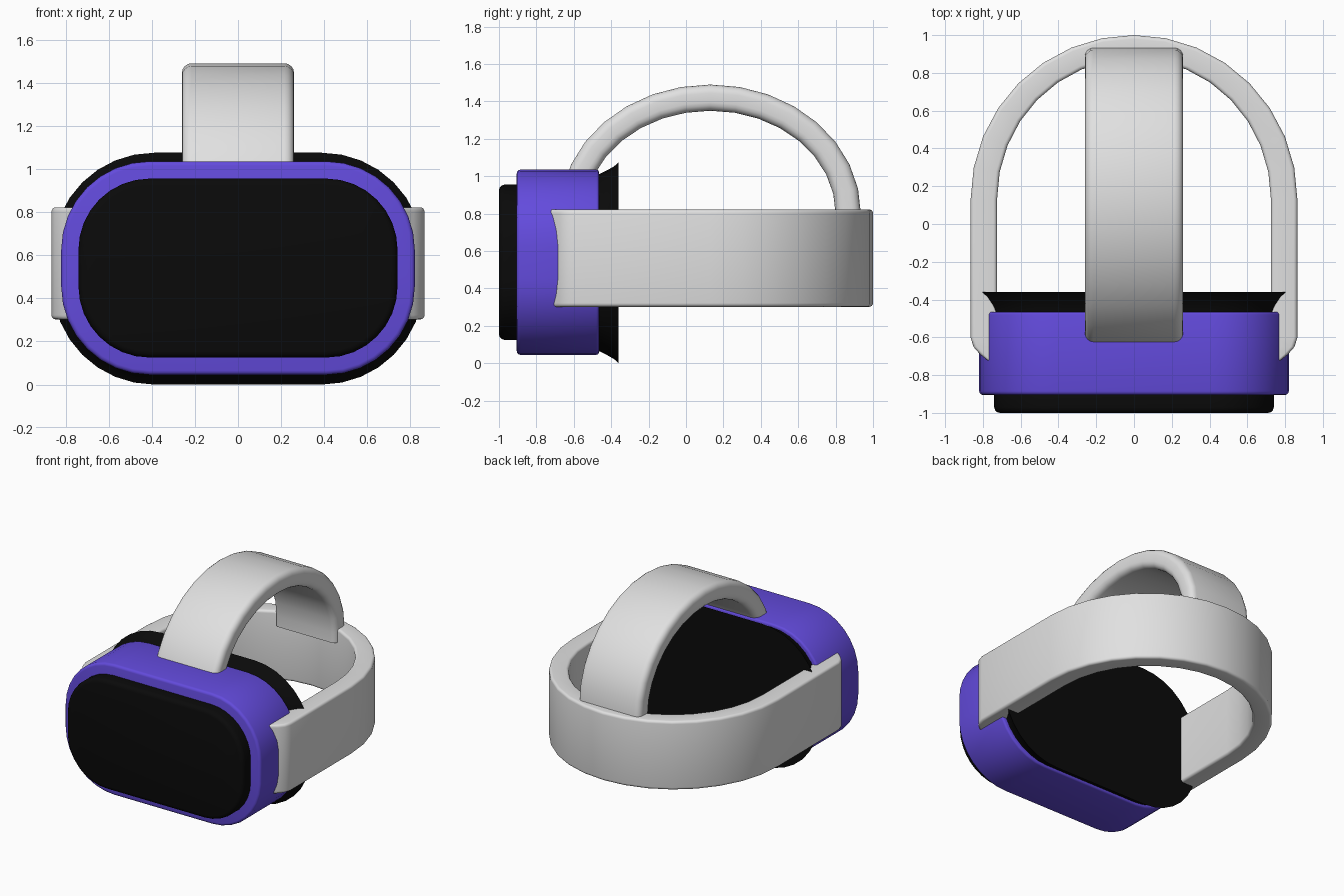
import bpy, bmesh, math
from mathutils import Vector

old = bpy.data.objects.get("Cube")
if old:
    bpy.data.objects.remove(old, do_unlink=True)


def material(name, color):
    m = bpy.data.materials.new(name)
    m.use_nodes = True
    m.diffuse_color = (*color, 1)
    bsdf = next(n for n in m.node_tree.nodes if n.type == 'BSDF_PRINCIPLED')
    bsdf.inputs["Base Color"].default_value = (*color, 1)
    bsdf.inputs["Roughness"].default_value = 0.5
    return m


PURPLE = material("violet plastic", (0.125, 0.07, 0.72))
BLACK = material("black", (0.003, 0.003, 0.003))
WHITE = material("light grey strap", (0.75, 0.75, 0.75))


def rounded(hw, hh, r, steps):
    """Outline of a rounded rectangle centred on the origin."""
    pts = []
    for k, (sx, sy) in enumerate([(1, 1), (-1, 1), (-1, -1), (1, -1)]):
        for i in range(steps + 1):
            a = math.pi / 2 * (k + i / steps)
            pts.append((sx * (hw - r) + r * math.cos(a),
                        sy * (hh - r) + r * math.sin(a)))
    return pts


def loft(name, rings, mat):
    """Skin a run of equal rings and cap both ends."""
    bm = bmesh.new()
    loops = [[bm.verts.new(p) for p in ring] for ring in rings]
    for a, b in zip(loops, loops[1:]):
        for i in range(len(a)):
            j = (i + 1) % len(a)
            bm.faces.new((a[i], a[j], b[j], b[i]))
    bm.faces.new(loops[0])
    bm.faces.new(loops[-1])
    bmesh.ops.recalc_face_normals(bm, faces=bm.faces)
    mesh = bpy.data.meshes.new(name)
    bm.to_mesh(mesh)
    bm.free()
    mesh.materials.append(mat)
    ob = bpy.data.objects.new(name, mesh)
    bpy.context.collection.objects.link(ob)
    bpy.ops.object.select_all(action='DESELECT')
    ob.select_set(True)
    bpy.context.view_layer.objects.active = ob
    bpy.ops.object.shade_smooth_by_angle(angle=math.radians(40))
    return ob


def shell(name, sections, z, mat):
    """Stack rounded rectangles (y, half width, half height, radius) along y."""
    loft(name, [[(x, y, z + h) for x, h in rounded(hw, hh, r, 8)]
                for y, hw, hh, r in sections], mat)


def rounded_block(name, y0, y1, hw, hh, r, z, front, back, mat):
    """Shell with rounded front and back rims."""
    sections = []
    for i in range(4):
        a = math.pi / 2 * i / 3
        d = front * (1 - math.sin(a))
        sections.append((y0 + front * (1 - math.cos(a)), hw - d, hh - d, r - d))
    for i in range(4):
        a = math.pi / 2 * i / 3
        d = back * (1 - math.cos(a))
        sections.append((y1 - back * (1 - math.sin(a)), hw - d, hh - d, r - d))
    shell(name, sections, z, mat)


def band(name, stations, side, half, edge, mat):
    """Strap with a rounded section between inner and outer path points."""
    rings = []
    for inner, outer in stations:
        inner, outer = Vector(inner), Vector(outer)
        t = (outer - inner).length
        axis, mid = (outer - inner).normalized(), (inner + outer) / 2
        section = rounded(t / 2, half, min(edge, t * 0.45), 4)
        rings.append([mid + axis * u + side * v for u, v in section])
    loft(name, rings, mat)


# Headset body and front panel
rounded_block("headset_body", -0.905, -0.465, 0.82, 0.495, 0.41, 0.54,
              0.02, 0.015, PURPLE)
rounded_block("front_panel", -1.0, -0.88, 0.74, 0.415, 0.33, 0.54,
              0.03, 0.005, BLACK)

# Flared face cushion
shell("face_cushion", [(-0.5, 0.79, 0.47, 0.4), (-0.46, 0.79, 0.475, 0.4),
                       (-0.42, 0.81, 0.495, 0.42), (-0.385, 0.835, 0.515, 0.45),
                       (-0.36, 0.86, 0.5375, 0.47)], 0.5375, BLACK)

# Head strap: tapered tip, straight side, half ellipse round the back
Z = 0.562
tip = [(-0.76, 0.735), (-0.73, 0.765), (-0.69, 0.815), (-0.65, 0.85),
       (-0.6, 0.865)]
right = [((0.725, y, Z), (x, y, Z)) for y, x in tip]
left = [tuple((-x, y, z) for x, y, z in st) for st in reversed(right)]
N = 16
arc = []
for i in range(N + 1):
    a = math.pi * i / N
    c, s = math.cos(a), math.sin(a)
    arc.append(((0.725 * c, 0.13 + 0.745 * s, Z),
                (0.865 * c, 0.13 + 0.87 * s, Z)))
band("head_strap", right + arc + left, Vector((0, 0, 1)), 0.26, 0.02, WHITE)

# Top strap: half ellipse from the body over to the inside of the head strap
top = [((0, 0.8, 0.72), (0, 0.935, 0.72))]
for i in range(N + 1):
    a = math.pi * i / N
    c, s = math.cos(a), math.sin(a)
    top.append(((0, 0.13 + 0.67 * c, 0.8 + 0.55 * s),
                (0, 0.13 + 0.805 * c, 0.8 + 0.69 * s)))
band("top_strap", top, Vector((1, 0, 0)), 0.26, 0.045, WHITE)
